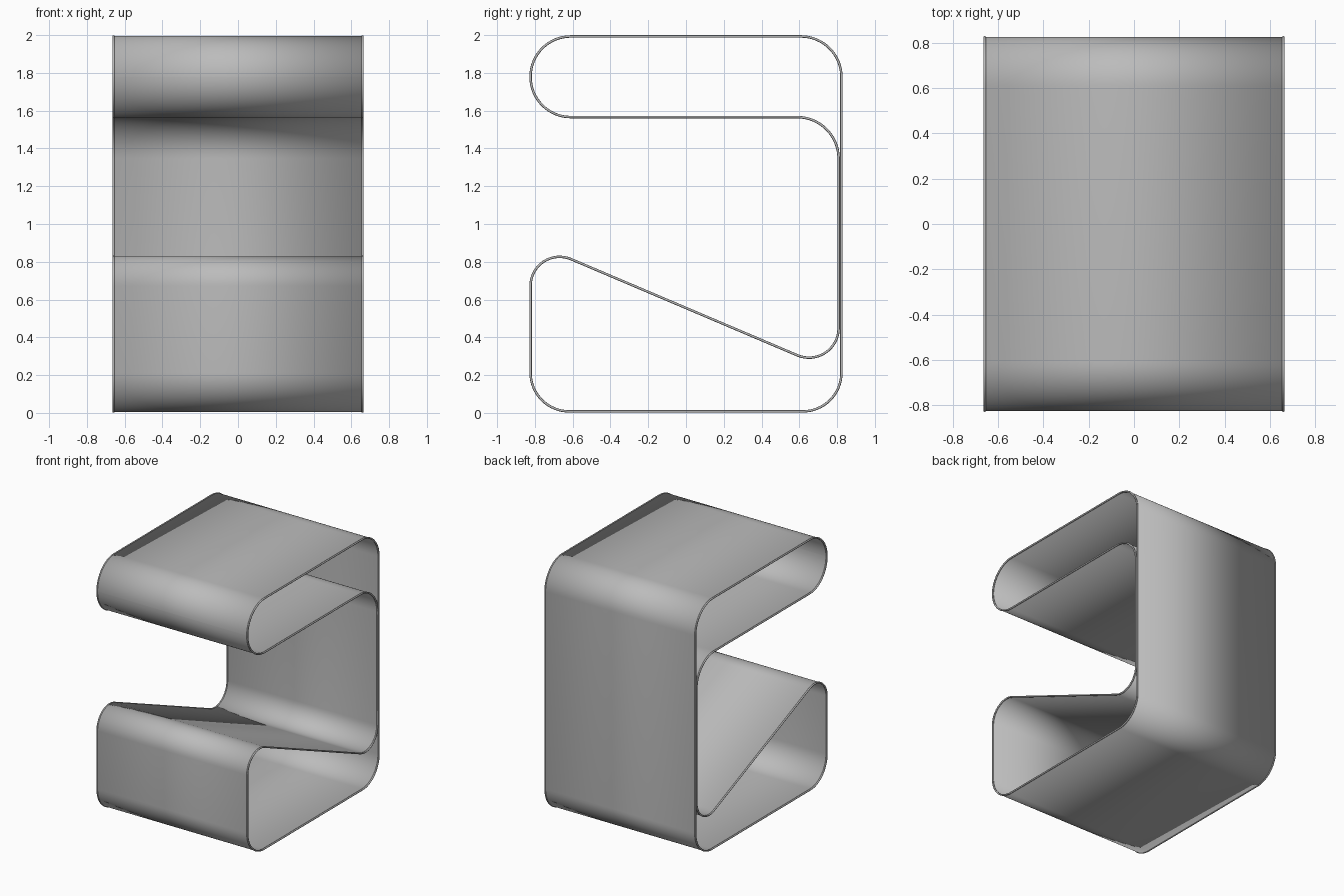
import bpy, math
from mathutils import Vector

if "Cube" in bpy.data.objects:
    bpy.data.objects.remove(bpy.data.objects["Cube"], do_unlink=True)

HALF_WIDTH = 0.659
BEAD = 0.0065
STEPS = 16

grey = bpy.data.materials.new("grey")
grey.use_nodes = True
colour = (0.5, 0.5, 0.5, 1)
grey.diffuse_color = colour
grey.node_tree.nodes["Principled BSDF"].inputs["Base Color"].default_value = colour

# Side profile corners: (y, z, corner radius)
corners = [
    (0.823, 0.008, 0.205), (0.823, 1.993, 0.215),
    (-0.823, 1.993, 0.213), (-0.823, 1.566, 0.213),
    (0.808, 1.566, 0.22), (0.808, 0.212, 0.157),
    (-0.823, 0.905, 0.154), (-0.823, 0.008, 0.205),
]


def rounded_loop(corners):
    """Closed outline whose corners are replaced by tangent arcs."""
    points = []
    for i, (y, z, r) in enumerate(corners):
        p = Vector((y, z))
        a = (Vector(corners[i - 1][:2]) - p).normalized()
        b = (Vector(corners[(i + 1) % len(corners)][:2]) - p).normalized()
        half = a.angle(b) / 2
        centre = p + (a + b).normalized() * r / math.sin(half)
        start = p + a * r / math.tan(half) - centre
        end = p + b * r / math.tan(half) - centre
        sweep = start.angle(end)
        for k in range(STEPS + 1):
            t = k / STEPS
            arm = start * math.sin((1 - t) * sweep) + end * math.sin(t * sweep)
            points.append(centre + arm / math.sin(sweep))
    return points


loop = rounded_loop(corners)
n = len(loop)

# Thin bent sheet
verts = [(x, p.x, p.y) for x in (-HALF_WIDTH, HALF_WIDTH) for p in loop]
faces = [(i, (i + 1) % n, n + (i + 1) % n, n + i) for i in range(n)]
mesh = bpy.data.meshes.new("bent_sheet")
mesh.from_pydata(verts, [], faces)
mesh.materials.append(grey)
sheet = bpy.data.objects.new("bent_sheet", mesh)
bpy.context.collection.objects.link(sheet)
solid = sheet.modifiers.new("thickness", "SOLIDIFY")
solid.thickness = 0.005
solid.offset = 0
bpy.context.view_layer.objects.active = sheet
sheet.select_set(True)
bpy.ops.object.shade_smooth_by_angle(angle=math.radians(40))

# Round bead along each open edge
for name, x in (("right_edge_bead", -HALF_WIDTH), ("left_edge_bead", HALF_WIDTH)):
    curve = bpy.data.curves.new(name, "CURVE")
    curve.dimensions = "3D"
    curve.bevel_depth = BEAD
    curve.bevel_resolution = 2
    spline = curve.splines.new("POLY")
    spline.points.add(n - 1)
    for point, p in zip(spline.points, loop):
        point.co = (x, p.x, p.y, 1)
    spline.use_cyclic_u = True
    curve.materials.append(grey)
    bpy.context.collection.objects.link(bpy.data.objects.new(name, curve))
